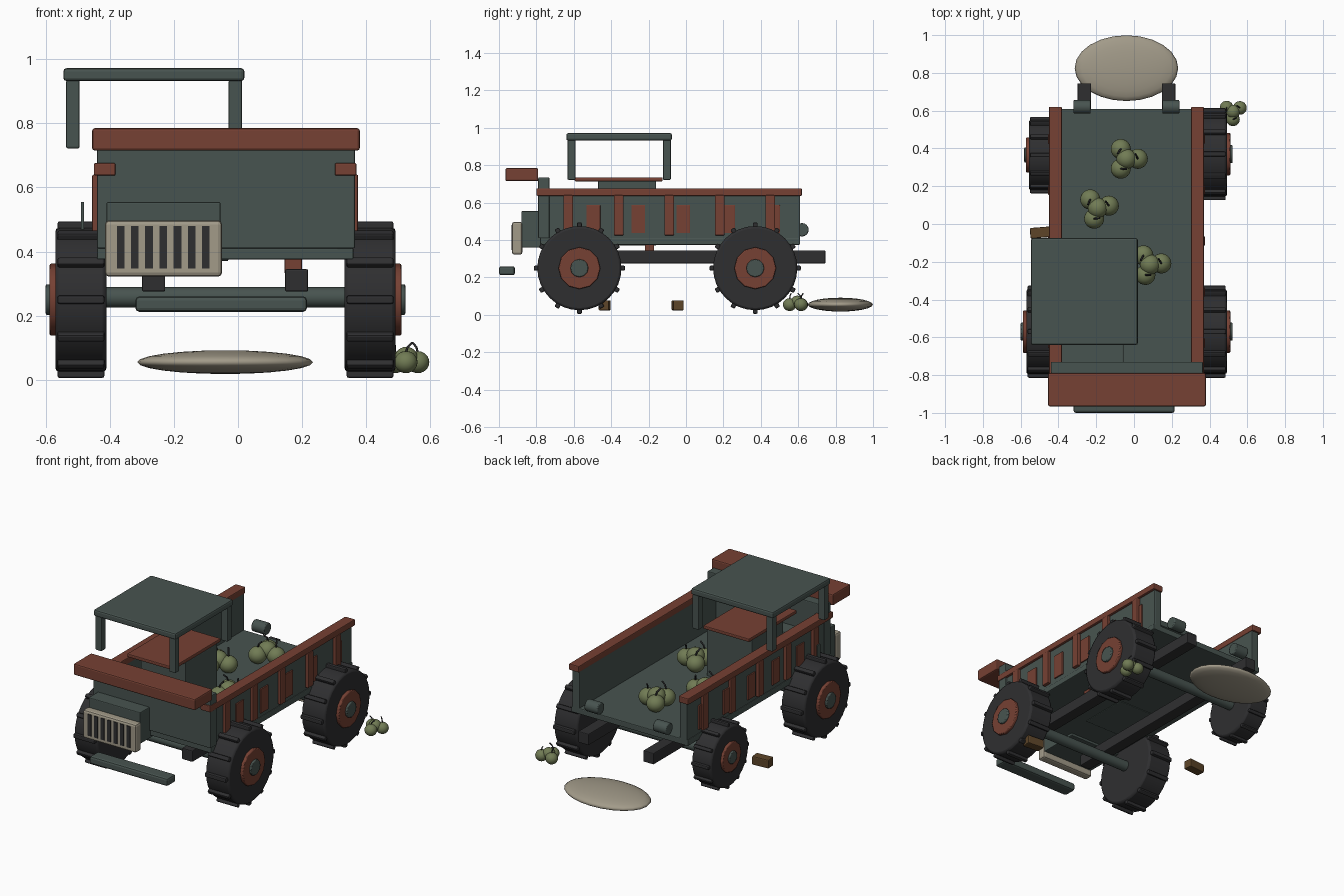
import bpy
import math
from mathutils import Vector

cube = bpy.data.objects.get("Cube")
if cube:
    bpy.data.objects.remove(cube, do_unlink=True)


def material(name, rgb):
    m = bpy.data.materials.new(name)
    m.use_nodes = True
    m.diffuse_color = (*rgb, 1)
    m.node_tree.nodes["Principled BSDF"].inputs["Base Color"].default_value = (*rgb, 1)
    return m


TEAL = material("dark teal paint", (0.064, 0.088, 0.08))
RUST = material("rust red", (0.18, 0.052, 0.033))
RUBBER = material("black rubber", (0.028, 0.028, 0.03))
CREAM = material("dusty cream", (0.36, 0.325, 0.25))
OLIVE = material("olive green", (0.165, 0.2, 0.09))
BROWN = material("wood brown", (0.11, 0.06, 0.022))


def finish(name, mat, bevel=0.0):
    o = bpy.context.object
    o.name = name
    o.data.materials.append(mat)
    bpy.ops.object.transform_apply(location=False, rotation=True, scale=True)
    if bevel:
        b = o.modifiers.new("Bevel", "BEVEL")
        b.width = bevel
        b.segments = 2
        b.limit_method = 'ANGLE'
    return o


def box(name, mat, x, y, z, bevel=0.005, turn=0.0):
    """Box from (low, high) ranges along each axis."""
    spans = (x, y, z)
    bpy.ops.mesh.primitive_cube_add(size=1, location=[sum(s) / 2 for s in spans],
                                    rotation=(0, 0, turn))
    bpy.context.object.scale = [s[1] - s[0] for s in spans]
    return finish(name, mat, bevel)


def rod(name, mat, center, radius, length, sides=24, bevel=0.0):
    """Cylinder lying along x."""
    bpy.ops.mesh.primitive_cylinder_add(vertices=sides, radius=radius, depth=length,
                                        location=center, rotation=(0, math.pi / 2, 0))
    o = finish(name, mat, bevel)
    bpy.ops.object.shade_smooth_by_angle(angle=math.radians(35))
    return o


def ball(name, mat, center, size):
    bpy.ops.mesh.primitive_uv_sphere_add(segments=24, ring_count=12, location=center)
    bpy.context.object.scale = size
    o = finish(name, mat)
    bpy.ops.object.shade_smooth()
    return o


MID = -0.04  # truck centre line

# Cargo bed
box("bed_floor", TEAL, (-0.44, 0.36), (-0.78, 0.61), (0.375, 0.412))
box("front_wall", TEAL, (-0.44, 0.365), (-0.79, -0.73), (0.41, 0.735))
for side, label in ((1, "left"), (-1, "right")):
    def across(a, b):
        return tuple(sorted((MID + side * a, MID + side * b)))

    box(label + "_wall", TEAL, across(0.345, 0.395), (-0.78, 0.61), (0.38, 0.645))
    box(label + "_rail", RUST, across(0.342, 0.41), (-0.80, 0.62), (0.637, 0.676))
    for i in range(5):
        y = -0.63 + 0.27 * i
        box(f"{label}_slat_{i}", RUST, across(0.39, 0.415), (y - 0.026, y + 0.026), (0.425, 0.64))
        y = -0.495 + 0.24 * i
        box(f"{label}_panel_{i}", RUST, across(0.39, 0.403), (y - 0.037, y + 0.037), (0.437, 0.587), 0.002)
    # Chassis beam and rear hinge
    x = MID + side * 0.223
    box(label + "_beam", RUBBER, (x - 0.036, x + 0.036), (-0.76, 0.745), (0.275, 0.345))
    rod(label + "_hinge", TEAL, (x + side * 0.012, 0.62, 0.455), 0.036, 0.09, 16, 0.005)

# Front end
box("visor_beam", RUST, (-0.455, 0.38), (-0.965, -0.79), (0.715, 0.785), 0.008)
box("hood", TEAL, (-0.41, -0.055), (-0.88, -0.63), (0.36, 0.555))
box("grille", CREAM, (-0.415, -0.05), (-0.93, -0.875), (0.322, 0.497), 0.012)
for i in range(7):
    x = -0.366 + 0.0443 * i
    box(f"grille_slot_{i}", RUBBER, (x - 0.012, x + 0.012), (-0.934, -0.926), (0.347, 0.48), 0)
box("front_bumper", TEAL, (-0.32, 0.215), (-1.0, -0.915), (0.212, 0.26), 0.012)
box("side_lever", TEAL, (-0.49, -0.48), (-0.62, -0.59), (0.44, 0.555), 0.002)

# Cab
box("cab_roof", TEAL, (-0.545, 0.02), (-0.64, -0.075), (0.932, 0.972), 0.01)
for px in (-0.515, -0.008):
    for py in (-0.612, -0.102):
        box("cab_post", TEAL, (px - 0.021, px + 0.021), (py - 0.021, py + 0.021), (0.722, 0.935))
box("seat_base", TEAL, (-0.34, -0.03), (-0.47, -0.16), (0.37, 0.716))
box("seat", RUST, (-0.345, -0.03), (-0.595, -0.125), (0.714, 0.735))
box("chassis_mount", RUST, (0.145, 0.2), (-0.22, -0.17), (0.33, 0.38))


def wheel(label, x, y, side, k=1.0):
    z = 0.25
    rod(label + "_tire", RUBBER, (x, y, z), 0.225 * k, 0.16 * k, 32, 0.012)
    rod(label + "_rim", RUST, (x + side * 0.078 * k, y, z), 0.112 * k, 0.04 * k, 12, 0.005)
    rod(label + "_hub", TEAL, (x + side * 0.09 * k, y, z), 0.048 * k, 0.04 * k, 12, 0.005)
    # Tread lugs around the tire
    for i in range(12):
        a = math.tau * i / 12
        r = 0.229 * k
        bpy.ops.mesh.primitive_cube_add(size=1, rotation=(a, 0, 0),
                                        location=(x, y + r * math.cos(a), z + r * math.sin(a)))
        bpy.context.object.scale = (0.146 * k, 0.03 * k, 0.026 * k)
        finish(f"{label}_lug_{i}", RUBBER, 0.006)


wheel("front_left_wheel", 0.412, -0.57, 1)
wheel("front_right_wheel", -0.49, -0.57, -1)
wheel("rear_left_wheel", 0.412, 0.37, 1)
wheel("rear_right_wheel", -0.49, 0.365, -1, 0.83)
for label, y in (("front", -0.57), ("rear", 0.37)):
    rod(label + "_axle", TEAL, (MID, y, 0.257), 0.032, 0.84, 16)


def cluster(label, center, k, turn):
    """Three round fruits with one resting on top, each with a bent stem."""
    c = Vector(center)
    for i in range(4):
        a = turn + math.tau * i / 3
        reach = 0.06 * k if i < 3 else 0
        p = c + Vector((math.cos(a) * reach, math.sin(a) * reach, 0.0 if i < 3 else 0.02 * k))
        r = 0.053 * k
        ball(f"{label}_fruit_{i}", OLIVE, p, (r, r, r * 0.95))
        if i == 3:
            continue
        curve = bpy.data.curves.new(f"{label}_stem_{i}", "CURVE")
        curve.dimensions = '3D'
        curve.bevel_depth = 0.005 * k
        curve.bevel_resolution = 1
        curve.use_fill_caps = True
        s = curve.splines.new("POLY")
        s.points.add(2)
        lean = Vector((math.cos(a + 2), math.sin(a + 2), 0)) * 0.02 * k
        for point, q in zip(s.points, (p + Vector((0, 0, r * 0.85)),
                                       p + Vector((0, 0, r * 1.3)) + lean * 0.4,
                                       p + Vector((0, 0, r * 1.7)) + lean * 1.5)):
            point.co = (*q, 1)
        curve.materials.append(RUBBER)
        o = bpy.data.objects.new(curve.name, curve)
        bpy.context.collection.objects.link(o)


# Fruit in the bed and on the ground
cluster("bed_rear", (-0.04, 0.345, 0.462), 1, 0.0)
cluster("bed_middle", (-0.192, 0.085, 0.462), 1, 0.2)
cluster("bed_front", (0.085, -0.215, 0.462), 1, 0.1)
cluster("ground", (0.525, 0.595, 0.055), 0.68, 0.5)

# Loose objects on the ground
ball("ground_mound", CREAM, (-0.04, 0.825, 0.055), (0.274, 0.174, 0.037))
box("right_wood_block", BROWN, (-0.55, -0.44), (-0.073, -0.017), (0.024, 0.078), 0.006, 0.08)
box("left_wood_block", BROWN, (0.345, 0.455), (-0.463, -0.407), (0.024, 0.078), 0.006, -0.08)
